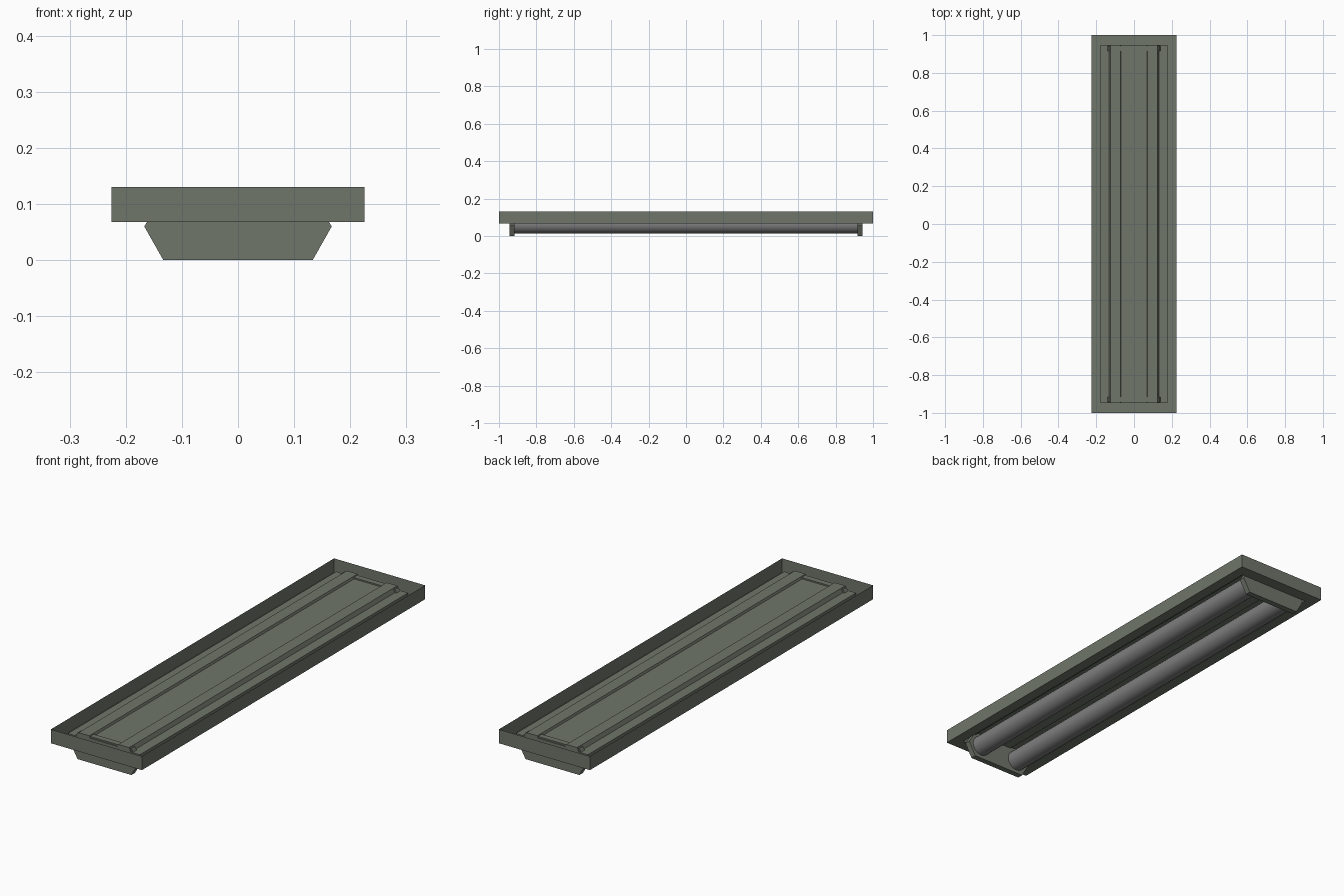
import bpy, bmesh, math
from mathutils import Matrix

if "Cube" in bpy.data.objects:
    bpy.data.objects.remove(bpy.data.objects["Cube"])

def material(name, rgb):
    m = bpy.data.materials.new(name)
    m.diffuse_color = (*rgb, 1)
    m.use_nodes = True
    m.node_tree.nodes["Principled BSDF"].inputs["Base Color"].default_value = m.diffuse_color
    return m

housing_paint = material("grey_green_paint", (0.16, 0.18, 0.145))
tube_grey = material("tube_grey", (0.21, 0.21, 0.21))

def make(name, bm, mat):
    bmesh.ops.remove_doubles(bm, verts=bm.verts, dist=1e-5)
    bmesh.ops.recalc_face_normals(bm, faces=bm.faces)
    mesh = bpy.data.meshes.new(name)
    bm.to_mesh(mesh)
    bm.free()
    mesh.materials.append(mat)
    ob = bpy.data.objects.new(name, mesh)
    bpy.context.collection.objects.link(ob)
    return ob

def face(bm, pts):
    return bm.faces.new([bm.verts.new(p) for p in pts])

W, L, TOP, RIM = 0.225, 1.0, 0.13, 0.068   # tray
IW, IL = 0.178, 0.947                      # reflector recess

# open-topped sheet tray: outer walls and flat bottom rim
bm = bmesh.new()
def ring(w, l, z):
    return [(-w, -l, z), (w, -l, z), (w, l, z), (-w, l, z)]
loops = [ring(W, L, TOP), ring(W, L, RIM), ring(IW, IL, RIM)]
for a, b in zip(loops, loops[1:]):
    for i in range(4):
        j = (i + 1) % 4
        face(bm, [a[i], a[j], b[j], b[i]])
make("tray", bm, housing_paint)

# folded reflector with a raised channel over each tube
half = [(0.068, 0.112), (0.072, 0.122), (0.125, 0.122), (0.133, 0.104), (IW, 0.104), (IW, RIM)]
profile = [(-x, z) for x, z in reversed(half)] + half
bm = bmesh.new()
for (x0, z0), (x1, z1) in zip(profile, profile[1:]):
    face(bm, [(x0, -IL, z0), (x1, -IL, z1), (x1, IL, z1), (x0, IL, z0)])
for y in (-IL, IL):
    face(bm, [(x, y, z) for x, z in profile])
make("reflector", bm, housing_paint)

# stretched hexagon lamp holders at both ends
hexagon = [(-0.133, 0), (0.133, 0), (0.167, 0.06), (0.133, 0.118), (-0.133, 0.118), (-0.167, 0.06)]
for side, y0 in (("front", -0.943), ("back", 0.917)):
    bm = bmesh.new()
    f = face(bm, [(x, y0, z) for x, z in hexagon])
    ext = bmesh.ops.extrude_face_region(bm, geom=[f])
    bmesh.ops.translate(bm, vec=(0, 0.026, 0),
                        verts=[v for v in ext["geom"] if isinstance(v, bmesh.types.BMVert)])
    make(side + "_lamp_holder", bm, housing_paint)

# two smooth tubes
for side, x in (("left", -0.1), ("right", 0.1)):
    bm = bmesh.new()
    bmesh.ops.create_cone(bm, cap_ends=True, segments=24, radius1=0.045, radius2=0.045, depth=1.85,
                          matrix=Matrix.Translation((x, 0, 0.06)) @ Matrix.Rotation(math.pi / 2, 4, 'X'))
    for f in bm.faces:
        f.smooth = len(f.verts) == 4
    tube = make(side + "_tube", bm, tube_grey)
    for e in tube.data.edges:
        a, b = (tube.data.vertices[i].co for i in e.vertices)
        e.use_edge_sharp = abs(a.y - b.y) < 0.01
